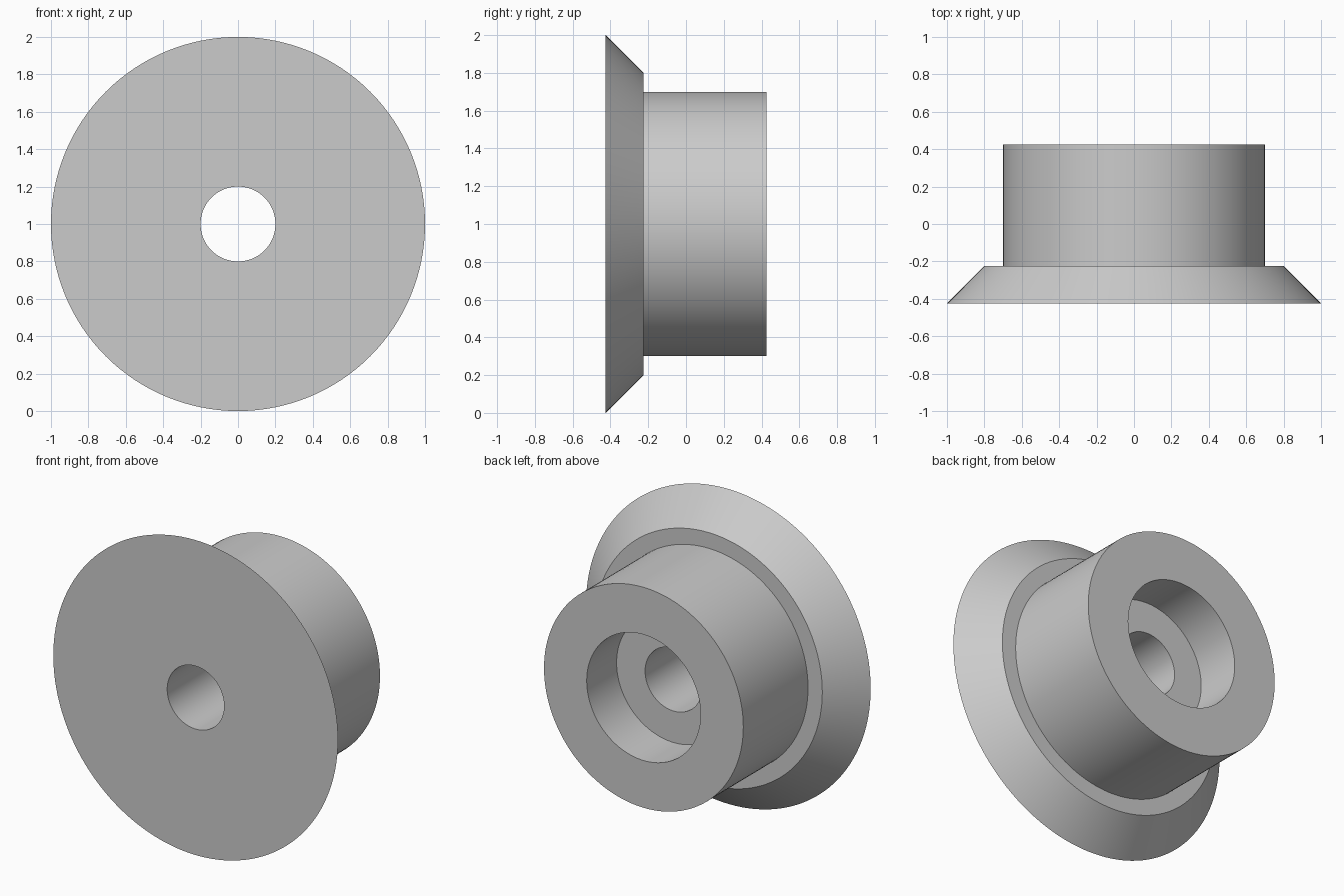
import bpy
import bmesh
from math import radians, tau
from mathutils import Vector

SEGMENTS = 128

cube = bpy.data.objects.get("Cube")
if cube:
    bpy.data.objects.remove(cube, do_unlink=True)

# Single plain grey
grey = bpy.data.materials.new("light_grey")
grey.use_nodes = True
colour = (0.6, 0.6, 0.6, 1)
grey.diffuse_color = colour
grey.node_tree.nodes["Principled BSDF"].inputs["Base Color"].default_value = colour


def lathe(name, profile, centre_z):
    """Turn a closed (radius, y) profile around the y axis."""
    bm = bmesh.new()
    verts = [bm.verts.new((r, y, 0)) for r, y in profile]
    edges = [bm.edges.new((v, verts[i - 1])) for i, v in enumerate(verts)]
    bmesh.ops.spin(bm, geom=verts + edges, cent=(0, 0, 0), axis=(0, 1, 0),
                   angle=tau, steps=SEGMENTS, use_merge=True)
    bmesh.ops.remove_doubles(bm, verts=bm.verts[:], dist=0.0001)
    bmesh.ops.recalc_face_normals(bm, faces=bm.faces[:])
    bmesh.ops.translate(bm, verts=bm.verts[:], vec=Vector((0, 0, centre_z)))
    mesh = bpy.data.meshes.new(name)
    bm.to_mesh(mesh)
    bm.free()
    obj = bpy.data.objects.new(name, mesh)
    bpy.context.collection.objects.link(obj)
    mesh.materials.append(grey)
    bpy.ops.object.select_all(action='DESELECT')
    obj.select_set(True)
    bpy.context.view_layer.objects.active = obj
    bpy.ops.object.shade_smooth_by_angle(angle=radians(30))
    return obj


# Bevelled flange, hub, counterbore and through hole as one turned solid
lathe("flanged_wheel", [
    (0.2, -0.425), (1.0, -0.425),    # front face
    (0.8, -0.225), (0.7, -0.225),    # bevel and shoulder
    (0.7, 0.425), (0.4, 0.425),      # hub and rear face
    (0.4, 0.125), (0.2, 0.125),      # counterbore and its floor
], 1.0)
